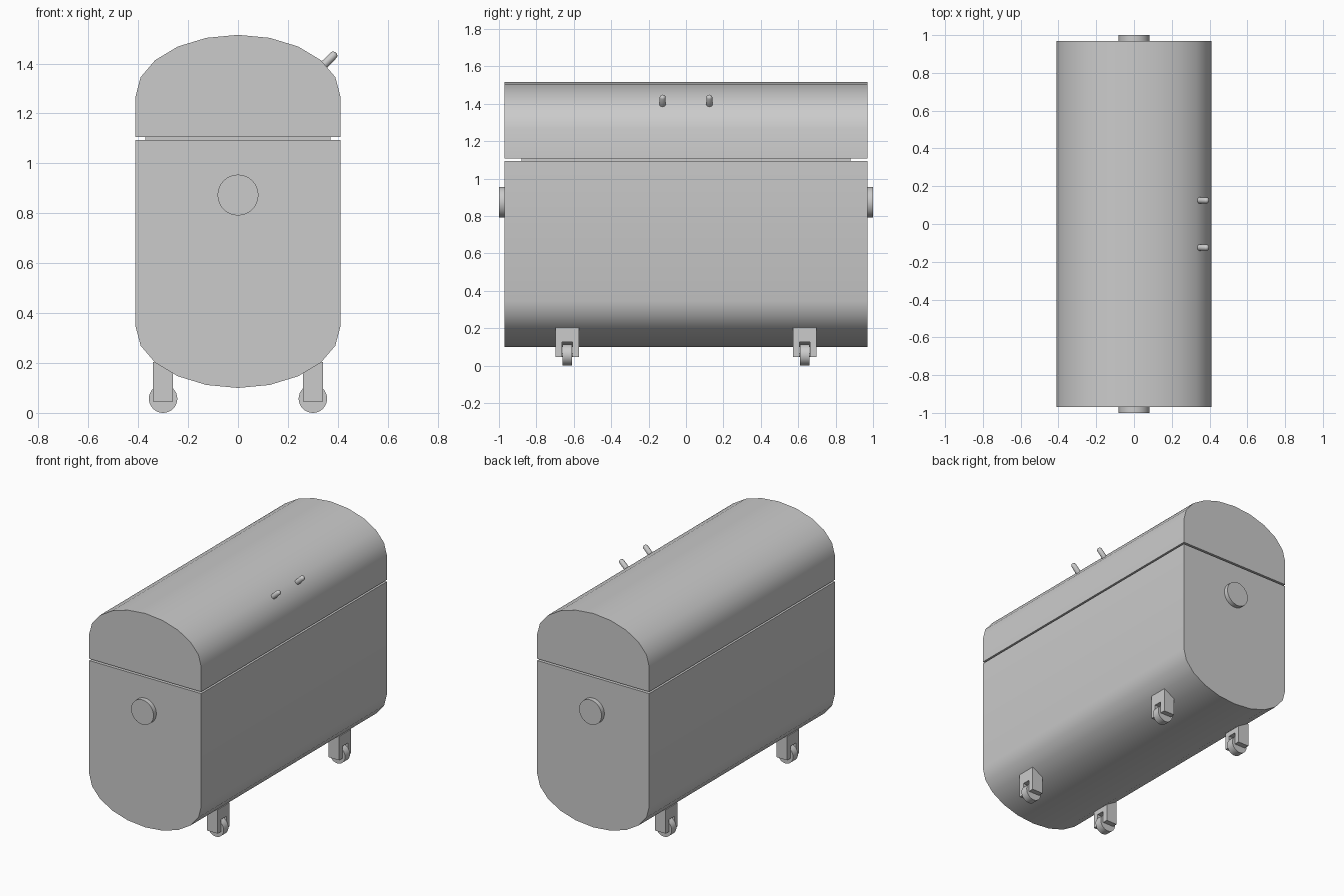
import bpy, bmesh, math
from mathutils import Matrix, Vector

if "Cube" in bpy.data.objects:
    bpy.data.objects.remove(bpy.data.objects["Cube"])


def finish(name, bm, smooth=True):
    bmesh.ops.recalc_face_normals(bm, faces=bm.faces)
    me = bpy.data.meshes.new(name)
    bm.to_mesh(me)
    bm.free()
    ob = bpy.data.objects.new(name, me)
    bpy.context.collection.objects.link(ob)
    if smooth:
        bpy.ops.object.select_all(action='DESELECT')
        ob.select_set(True)
        bpy.context.view_layer.objects.active = ob
        bpy.ops.object.shade_smooth_by_angle(angle=math.radians(35))
    return ob


def prism(name, pts, a, b, axis='y', smooth=True):
    """Extrude a 2D outline from a to b along y (pts = x,z) or x (pts = y,z)."""
    place = (lambda p, t: (p[0], t, p[1])) if axis == 'y' else (lambda p, t: (t, p[0], p[1]))
    bm = bmesh.new()
    face = bm.faces.new([bm.verts.new(place(p, a)) for p in pts])
    ext = bmesh.ops.extrude_face_region(bm, geom=[face])
    move = Vector(place((0, 0), b - a))
    bmesh.ops.translate(bm, vec=move, verts=[v for v in ext['geom'] if isinstance(v, bmesh.types.BMVert)])
    return finish(name, bm, smooth)


def disc(name, center, radius, depth, segments=32):
    bm = bmesh.new()
    m = Matrix.Translation(center) @ Matrix.Rotation(math.pi / 2, 4, 'X')
    bmesh.ops.create_cone(bm, cap_ends=True, segments=segments, radius1=radius,
                          radius2=radius, depth=depth, matrix=m)
    return finish(name, bm)


def arch(z, h):
    """Half-ellipse across the width, right to left, bulging by h."""
    return [(0.41 * math.cos(math.pi * i / 10), z + h * math.sin(math.pi * i / 10)) for i in range(11)]


# Trunk body, lid and the recessed seam between them
prism("body", arch(0.345, -0.245) + [(-0.41, 1.094), (0.41, 1.094)], -0.97, 0.97)
prism("lid", arch(1.27, 0.245) + [(-0.41, 1.106), (0.41, 1.106)], -0.97, 0.97)
prism("seam_core", [(-0.37, 1.09), (0.37, 1.09), (0.37, 1.11), (-0.37, 1.11)], -0.88, 0.88, smooth=False)

# Round end plates
for s, end in ((-1, "front"), (1, "back")):
    disc(end + "_end_plate", (0, s * 0.98, 0.873), 0.082, 0.04)

# Rounded pegs leaning out of the lid at 45 degrees
for s, side in ((-1, "front"), (1, "back")):
    bm = bmesh.new()
    bmesh.ops.create_uvsphere(bm, u_segments=16, v_segments=8, radius=0.017)
    for v in bm.verts:
        v.co.z += 0.03 if v.co.z > 1e-5 else -0.03
    m = Matrix.Translation((0.36, s * 0.125, 1.41)) @ Matrix.Rotation(math.pi / 4, 4, 'Y')
    bmesh.ops.transform(bm, matrix=m, verts=bm.verts)
    finish(side + "_lid_peg", bm)

# Casters: forked bracket with a wheel in the slot
for sx in (-1, 1):
    for sy in (-1, 1):
        x, y = sx * 0.3, sy * 0.635
        fork = [(-0.0625, 0.045), (-0.028, 0.045), (-0.028, 0.125), (0.028, 0.125),
                (0.028, 0.045), (0.0625, 0.045), (0.0625, 0.203), (-0.0625, 0.203)]
        prism("caster_fork", [(y + p, z) for p, z in fork], x - 0.04, x + 0.04, 'x', smooth=False)
        disc("caster_wheel", (x, y, 0.057), 0.057, 0.05)
        disc("caster_axle", (x, y, 0.057), 0.01, 0.1, 12)
